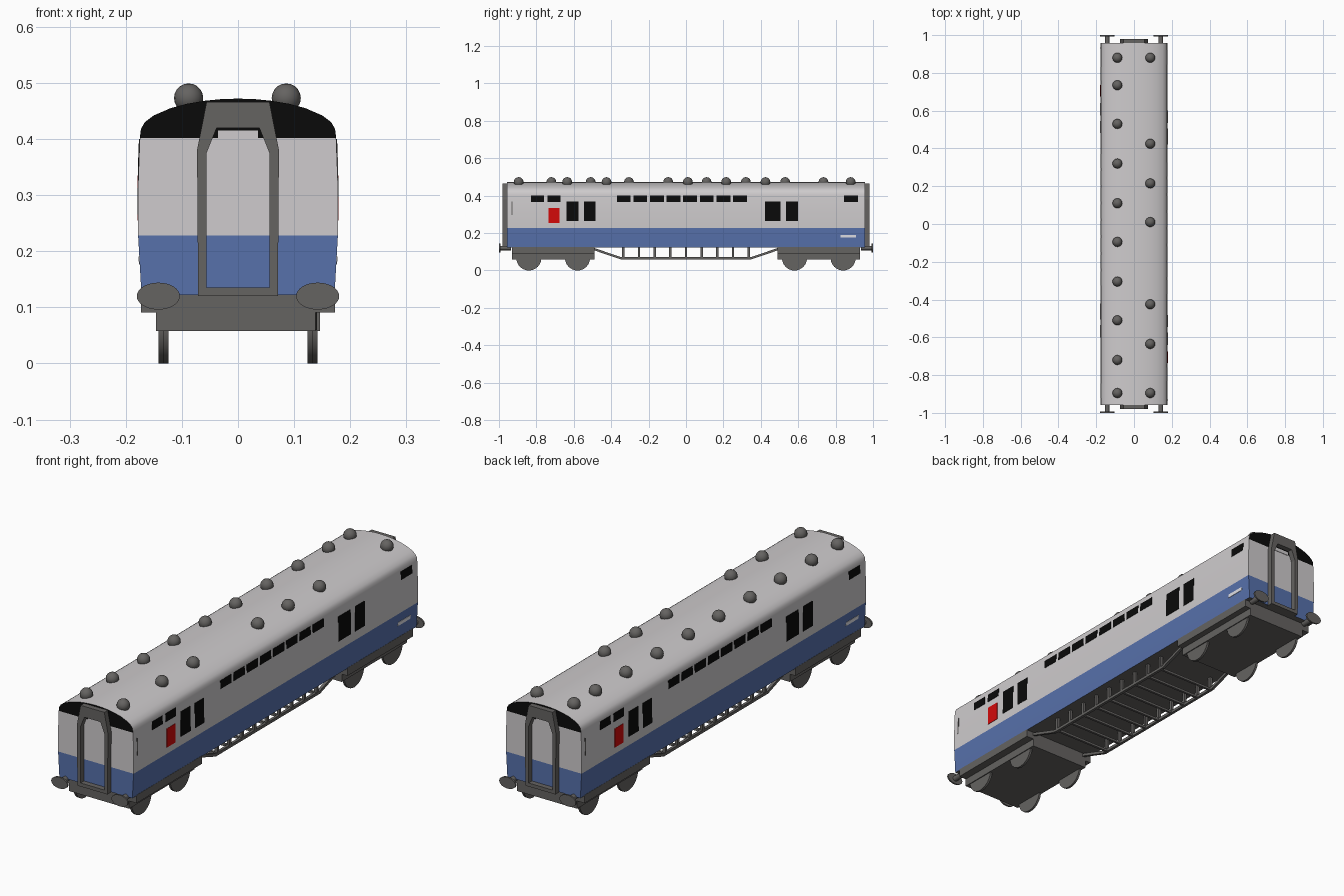
import bpy, bmesh, math
from mathutils import Matrix, Vector

if "Cube" in bpy.data.objects:
    bpy.data.objects.remove(bpy.data.objects["Cube"])


def mat(name, rgb):
    m = bpy.data.materials.new(name)
    m.diffuse_color = (*rgb, 1)
    m.use_nodes = True
    m.node_tree.nodes["Principled BSDF"].inputs["Base Color"].default_value = m.diffuse_color
    return m


LIGHT = mat("light_grey", (0.62, 0.60, 0.61))
BLUE = mat("blue", (0.095, 0.165, 0.41))
BLACK = mat("black", (0.003, 0.003, 0.003))
GREY = mat("dark_grey", (0.13, 0.125, 0.12))
RED = mat("red", (0.65, 0.003, 0.003))
WHITE = mat("white", (0.8, 0.8, 0.85))


def finish(name, bm, mats, smooth=None):
    bmesh.ops.recalc_face_normals(bm, faces=bm.faces)
    me = bpy.data.meshes.new(name)
    bm.to_mesh(me)
    bm.free()
    for m in mats:
        me.materials.append(m)
    ob = bpy.data.objects.new(name, me)
    bpy.context.collection.objects.link(ob)
    if smooth:
        bpy.context.view_layer.objects.active = ob
        ob.select_set(True)
        bpy.ops.object.shade_smooth_by_angle(angle=math.radians(smooth))
        ob.select_set(False)
    return ob


def add_box(bm, x0, x1, y0, y1, z0, z1):
    m = Matrix.Translation(((x0 + x1) / 2, (y0 + y1) / 2, (z0 + z1) / 2))
    bmesh.ops.create_cube(bm, size=1, matrix=m @ Matrix.Diagonal((x1 - x0, y1 - y0, z1 - z0, 1)))


def add_bar(bm, a, b, t):
    a, b = Vector(a), Vector(b)
    d = b - a
    m = Matrix.Translation((a + b) / 2) @ d.to_track_quat('Z', 'Y').to_matrix().to_4x4()
    bmesh.ops.create_cube(bm, size=1, matrix=m @ Matrix.Diagonal((t, t, d.length, 1)))


def add_cyl(bm, c, r, depth, axis, scale=(1, 1, 1), seg=32):
    m = Matrix.Translation(c) @ Matrix.Diagonal((*scale, 1)) @ Matrix.Rotation(math.pi / 2, 4, axis)
    bmesh.ops.create_cone(bm, cap_ends=True, segments=seg, radius1=r, radius2=r, depth=depth, matrix=m)


# Body shell: half cross-section from floor to roof ridge, swept along y
L = 0.957
PROF = [(0.172, 0.122), (0.178, 0.228), (0.178, 0.32), (0.175, 0.402), (0.173, 0.418),
        (0.166, 0.43), (0.15, 0.442), (0.12, 0.455), (0.09, 0.463), (0.06, 0.468), (0.03, 0.471), (0.0, 0.472)]
bm = bmesh.new()
ring = {(s, e): [bm.verts.new((s * x, e * L, z)) for x, z in PROF] for s in (-1, 1) for e in (-1, 1)}


def face(vs, idx):
    bm.faces.new(vs).material_index = idx


for i in range(len(PROF) - 1):
    blue = 1 if i == 0 else 0
    for s in (-1, 1):
        a, b = ring[s, -1], ring[s, 1]
        face((a[i], b[i], b[i + 1], a[i + 1]), blue)
    for e in (-1, 1):
        a, b = ring[-1, e], ring[1, e]
        face((a[i], b[i], b[i + 1], a[i + 1]), 2 if PROF[i][1] > 0.4 else blue)
face([ring[k][0] for k in ((-1, -1), (1, -1), (1, 1), (-1, 1))], 3)
bmesh.ops.remove_doubles(bm, verts=bm.verts, dist=1e-5)
finish("carriage_body", bm, [LIGHT, BLUE, BLACK, GREY], 30)


# Painted side plates follow the body profile; the far side is turned 180 degrees
def half_width(z):
    for (x0, z0), (x1, z1) in zip(PROF, PROF[1:]):
        if z0 <= z <= z1:
            return x0 + (x1 - x0) * (z - z0) / (z1 - z0)


def plates(name, rects, m):
    bm = bmesh.new()
    for s in (1, -1):
        for y0, y1, z0, z1 in rects:
            v = [[bm.verts.new((s * (half_width(z) + o), s * y, z))
                  for y, z in ((y0, z0), (y1, z0), (y1, z1), (y0, z1))] for o in (-0.002, 0.0015)]
            bm.faces.new(v[0])
            bm.faces.new(v[1])
            for i in range(4):
                j = (i + 1) % 4
                bm.faces.new((v[0][i], v[0][j], v[1][j], v[1][i]))
    finish(name, bm, [m])


small = [(-0.83, -0.76), (-0.74, -0.67), (0.845, 0.92)]
small += [(-0.37 + 0.0888 * i, -0.296 + 0.0888 * i) for i in range(8)]
plates("small_windows", [(a, b, 0.365, 0.40) for a, b in small], BLACK)
large = [(-0.64, -0.574), (-0.545, -0.483), (0.422, 0.505), (0.535, 0.60)]
plates("large_windows", [(a, b, 0.265, 0.37) for a, b in large], BLACK)
plates("red_panels", [(-0.735, -0.676, 0.255, 0.335)], RED)
plates("number_plates", [(0.825, 0.91, 0.176, 0.191)], WHITE)
plates("end_handrails", [(-0.934, -0.928, 0.297, 0.37)], GREY)

# Gangway frames, end door tops and buffers at both ends
OUT = [(0.071, 0.12), (0.073, 0.38), (0.056, 0.466)]
INN = [(0.056, 0.135), (0.056, 0.375), (0.038, 0.42)]
outer = OUT + [(-x, z) for x, z in reversed(OUT)]
inner = INN + [(-x, z) for x, z in reversed(INN)]
for e, tag in ((-1, "front"), (1, "back")):
    bm = bmesh.new()
    loops = [[bm.verts.new((x, e * y, z)) for x, z in pts]
             for pts, y in ((outer, 0.95), (outer, 0.98), (inner, 0.98), (inner, 0.95))]
    for k in range(4):
        a, b = loops[k], loops[(k + 1) % 4]
        for i in range(6):
            j = (i + 1) % 6
            bm.faces.new((a[i], a[j], b[j], b[i]))
    finish(tag + "_gangway_frame", bm, [GREY])

    bm = bmesh.new()
    ys = sorted((e * 0.95, e * 0.959))
    add_box(bm, -0.036, 0.036, *ys, 0.40, 0.415)
    finish(tag + "_door_top", bm, [LIGHT])

    bm = bmesh.new()
    for x in (-0.142, 0.142):
        add_cyl(bm, (x, e * 0.965, 0.12), 0.012, 0.06, 'X', seg=16)
        add_cyl(bm, (x, e * 0.9965, 0.12), 0.024, 0.007, 'X', scale=(1.6, 1, 1))
    finish(tag + "_buffers", bm, [GREY], 30)

    # Bogie: wide frame, narrower lower block, four wheels and two axles
    o = e * 0.004
    ys = sorted((e * 0.49, e * 0.93))
    bm = bmesh.new()
    add_box(bm, -0.173, 0.173, *ys, 0.091, 0.125)
    add_box(bm, o - 0.142, o + 0.142, *ys, 0.058, 0.1)
    finish(tag + "_bogie", bm, [GREY])
    bm = bmesh.new()
    for y in (0.58, 0.84):
        for x in (-0.133, 0.133):
            add_cyl(bm, (x + o, e * y, 0.067), 0.067, 0.01, 'Y')
    finish(tag + "_wheels", bm, [GREY], 30)

# Underframe truss between the bogies
bm = bmesh.new()
posts = [-0.335 + 0.67 * i / 8 for i in range(9)]
for x in (-0.135, 0.135):
    path = [(x, -0.5, 0.117), (x, -0.35, 0.066), (x, 0.35, 0.066), (x, 0.5, 0.117)]
    for a, b in zip(path, path[1:]):
        add_bar(bm, a, b, 0.012)
    for y in posts:
        add_bar(bm, (x, y, 0.066), (x, y, 0.124), 0.012)
for y in posts:
    add_bar(bm, (-0.135, y, 0.066), (0.135, y, 0.066), 0.01)
finish("underframe_truss", bm, [GREY])

# Roof vents
bm = bmesh.new()
left = [0.88, 0.735, 0.53, 0.32, 0.11, -0.095, -0.305, -0.51, -0.72, -0.895]
right = [0.88, 0.425, 0.215, 0.01, -0.425, -0.635, -0.895]
for x, ys in ((-0.088, left), (0.086, right)):
    for y in ys:
        bmesh.ops.create_uvsphere(bm, u_segments=16, v_segments=10, radius=0.026,
                                  matrix=Matrix.Translation((x, y, 0.473)))
finish("roof_vents", bm, [GREY], 40)
